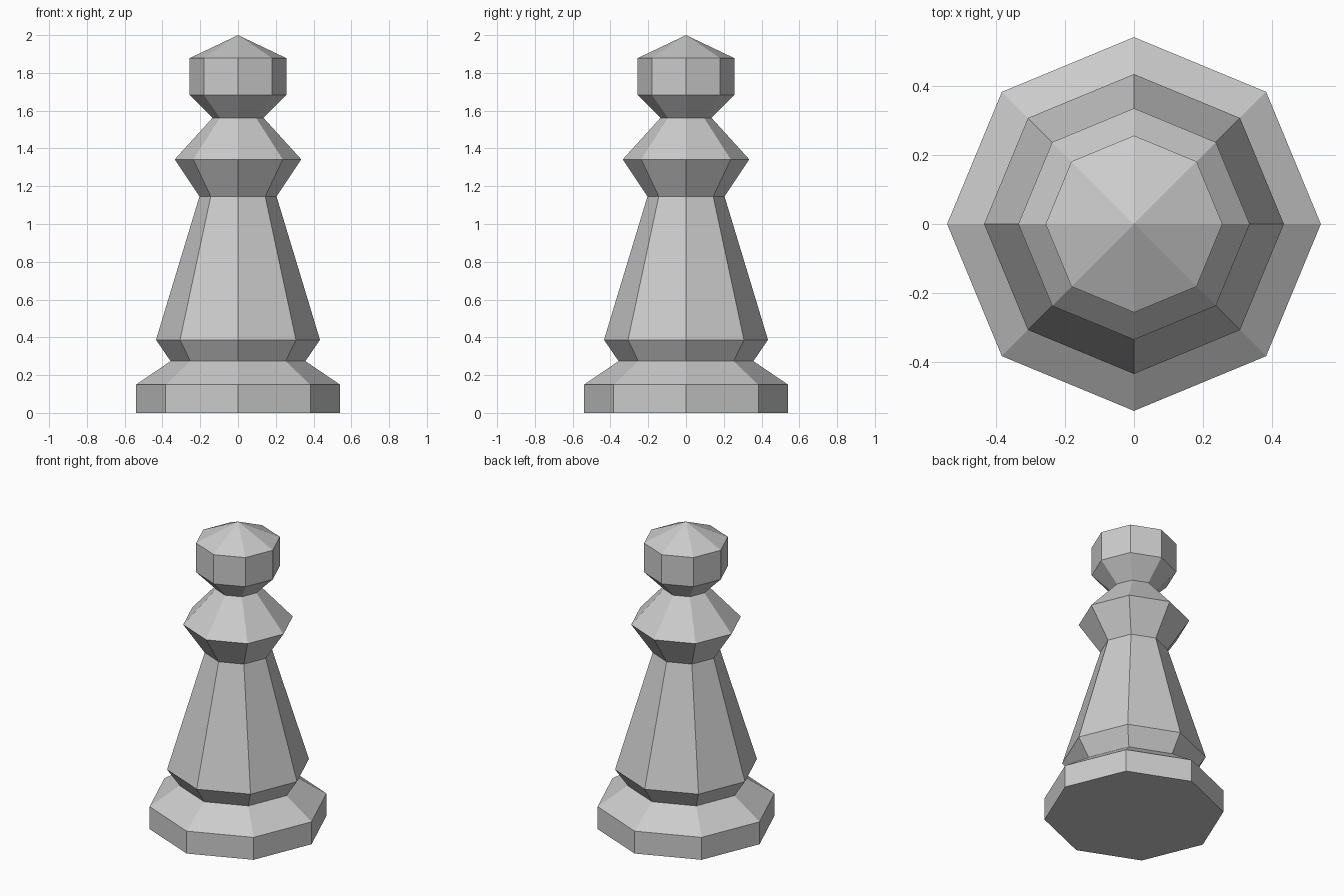
import bpy, bmesh
from math import cos, sin, tau

if "Cube" in bpy.data.objects:
    bpy.data.objects.remove(bpy.data.objects["Cube"])

SIDES = 8

# Profile as (radius, height), from the floor up to the head's rim
PROFILE = [
    (0.541, 0.0), (0.541, 0.149),      # foot
    (0.357, 0.274), (0.434, 0.387),    # groove and skirt
    (0.204, 1.146),                    # tapered stem
    (0.335, 1.342), (0.135, 1.562),    # collar and neck
    (0.256, 1.684), (0.256, 1.878),    # head
]
TIP_HEIGHT = 2.0


def lathe(name, profile, tip, sides):
    bm = bmesh.new()
    rings = [[bm.verts.new((r * cos(tau * i / sides), r * sin(tau * i / sides), z))
              for i in range(sides)] for r, z in profile]
    top = bm.verts.new((0, 0, tip))
    # flat underside
    bm.faces.new(reversed(rings[0]))
    for i in range(sides):
        j = (i + 1) % sides
        # side bands
        for low, high in zip(rings, rings[1:]):
            bm.faces.new((low[i], low[j], high[j], high[i]))
        # pointed cap
        bm.faces.new((rings[-1][i], rings[-1][j], top))
    mesh = bpy.data.meshes.new(name)
    bm.to_mesh(mesh)
    bm.free()
    obj = bpy.data.objects.new(name, mesh)
    bpy.context.collection.objects.link(obj)
    return obj


lathe("chess_pawn", PROFILE, TIP_HEIGHT, SIDES)
